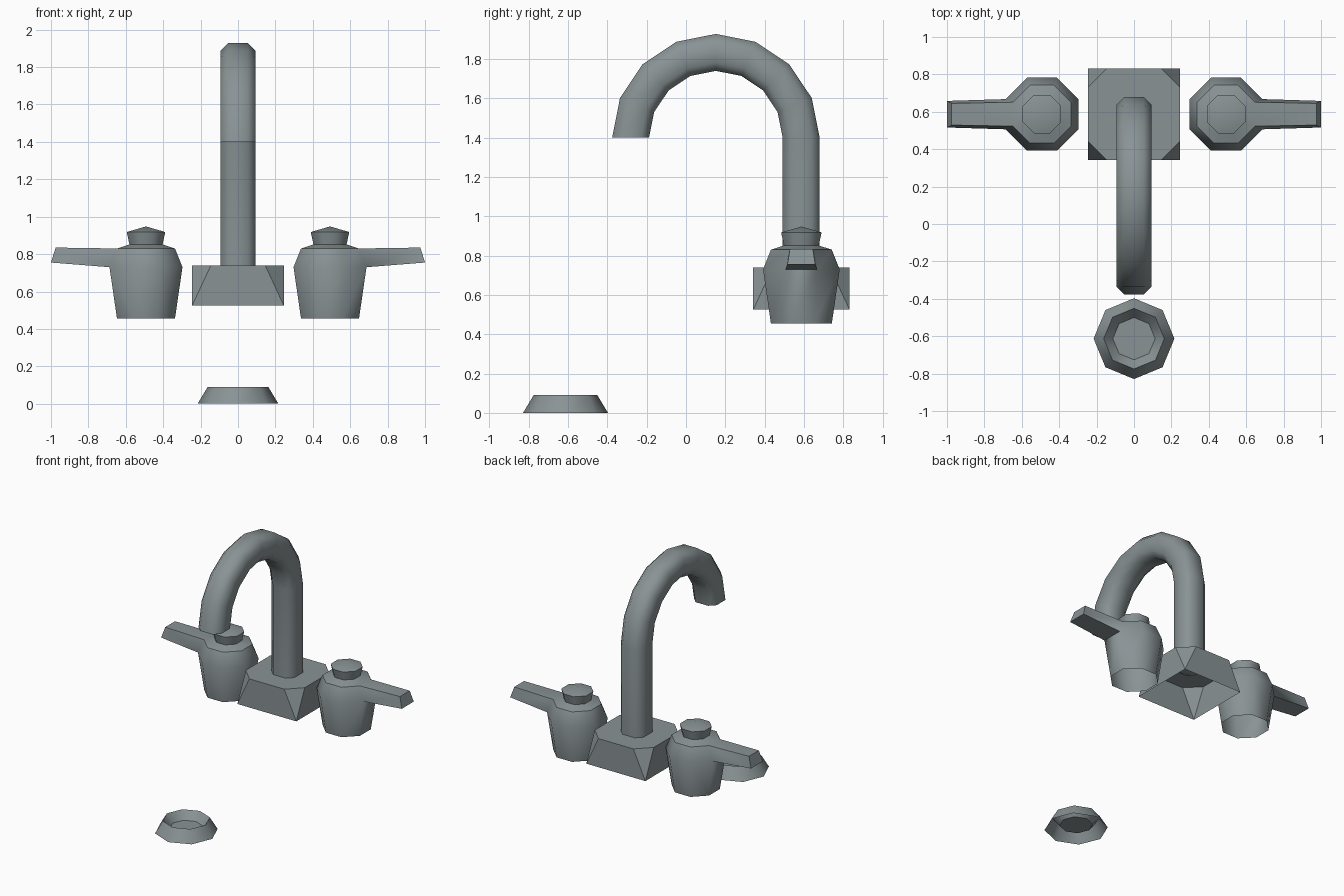
import bpy, bmesh, math

if "Cube" in bpy.data.objects:
    bpy.data.objects.remove(bpy.data.objects["Cube"])

metal = bpy.data.materials.new("brushed grey metal")
metal.diffuse_color = (0.25, 0.29, 0.30, 1)
metal.use_nodes = True
metal.node_tree.nodes["Principled BSDF"].inputs["Base Color"].default_value = metal.diffuse_color
Y = 0.587                      # depth of the tap row
FLAT = math.cos(math.pi / 8)   # octagon apothem / radius


def ring(bm, cx, cy, r, z, offset):
    return [bm.verts.new((cx + r * math.cos(offset + i * math.pi / 4),
                          cy + r * math.sin(offset + i * math.pi / 4), z)) for i in range(8)]


def bridge(bm, a, b):
    n = len(a)
    return [bm.faces.new((a[i], a[(i + 1) % n], b[(i + 1) % n], b[i])) for i in range(n)]


def finish(bm, name, angle):
    bmesh.ops.recalc_face_normals(bm, faces=bm.faces)
    me = bpy.data.meshes.new(name)
    bm.to_mesh(me)
    bm.free()
    me.materials.append(metal)
    ob = bpy.data.objects.new(name, me)
    bpy.context.collection.objects.link(ob)
    bpy.ops.object.select_all(action='DESELECT')
    bpy.context.view_layer.objects.active = ob
    ob.select_set(True)
    bpy.ops.object.shade_smooth_by_angle(angle=math.radians(angle))
    return ob


def mirror(ob):
    mod = ob.modifiers.new("mirror", 'MIRROR')
    mod.use_clip = False
    mod.use_mirror_merge = False


# Spout: chamfered square section swept up and around a half circle
bm = bmesh.new()
h, f = 0.094, 0.052
section = [(h, -f), (h, f), (f, h), (-f, h), (-h, f), (-h, -f), (-f, -h), (f, -h)]
cy, cz, R = 0.152, 1.4, 0.434
stations = [(0, 0.735)] + [(k * math.pi / 8, cz) for k in range(9)]
rings = []
for ang, z in stations:
    rings.append([bm.verts.new((u, cy + (R + v) * math.cos(ang), z + (R + v) * math.sin(ang)))
                  for u, v in section])
for a, b in zip(rings, rings[1:]):
    bridge(bm, a, b)
bm.faces.new(rings[-1])
finish(bm, "spout", 50)

# Spout base: square foot, corners cut away to the top, open underneath
bm = bmesh.new()
s, c = 0.245, 0.145
corners = [(1, 1), (-1, 1), (-1, -1), (1, -1)]
low = [bm.verts.new((s * x, Y + s * y, 0.525)) for x, y in corners]
top = []
for x, y in corners:
    pair = [bm.verts.new((s * x, Y + c * y, 0.74)), bm.verts.new((c * x, Y + s * y, 0.74))]
    top.append(pair if x * y > 0 else pair[::-1])
for i in range(4):
    j = (i + 1) % 4
    bm.faces.new((low[i], top[i][1], top[i][0]))
    bm.faces.new((low[i], low[j], top[j][0], top[i][1]))
bm.faces.new([v for pair in top for v in pair])
finish(bm, "spout_base", 20)

# Handles: eight-sided body with the lever pulled out of its outer upper face
bm = bmesh.new()
profile = [(0.155, 0.455), (0.195, 0.73), (0.155, 0.83), (0.088, 0.852)]
rings = [ring(bm, 0.492, Y, a / FLAT, z, math.pi / 8) for a, z in profile]
bands = [bridge(bm, a, b) for a, b in zip(rings, rings[1:])]
root = max(bands[1], key=lambda fc: fc.calc_center_median().x)
ext = bmesh.ops.extrude_discrete_faces(bm, faces=[root])["faces"][0]
for v in ext.verts:
    upper = v.co.z > 0.78
    side = 1 if v.co.y > Y else -1
    v.co = (0.975, Y + side * 0.058, 0.835) if upper else (1.0, Y + side * 0.071, 0.755)
mirror(finish(bm, "handles", 47))

# Handle caps: flared button with a low point
bm = bmesh.new()
rings = [ring(bm, 0.492, Y, a / FLAT, z, math.pi / 8) for a, z in [(0.088, 0.85), (0.103, 0.918)]]
bridge(bm, *rings)
tip = bm.verts.new((0.492, Y, 0.948))
for i in range(8):
    bm.faces.new((rings[1][i], rings[1][(i + 1) % 8], tip))
mirror(finish(bm, "handle_caps", 47))

# Drain: raised collar with a sunken floor
bm = bmesh.new()
rings = [ring(bm, 0, -0.613, r, z, 0) for r, z in [(0.216, 0), (0.162, 0.09), (0.113, 0.03)]]
for a, b in zip(rings, rings[1:]):
    bridge(bm, a, b)
bm.faces.new(rings[-1])
drain = finish(bm, "drain", 47)
# open shell: make sure the floor faces up
if max(drain.data.polygons, key=lambda p: len(p.vertices)).normal.z < 0:
    drain.data.flip_normals()
